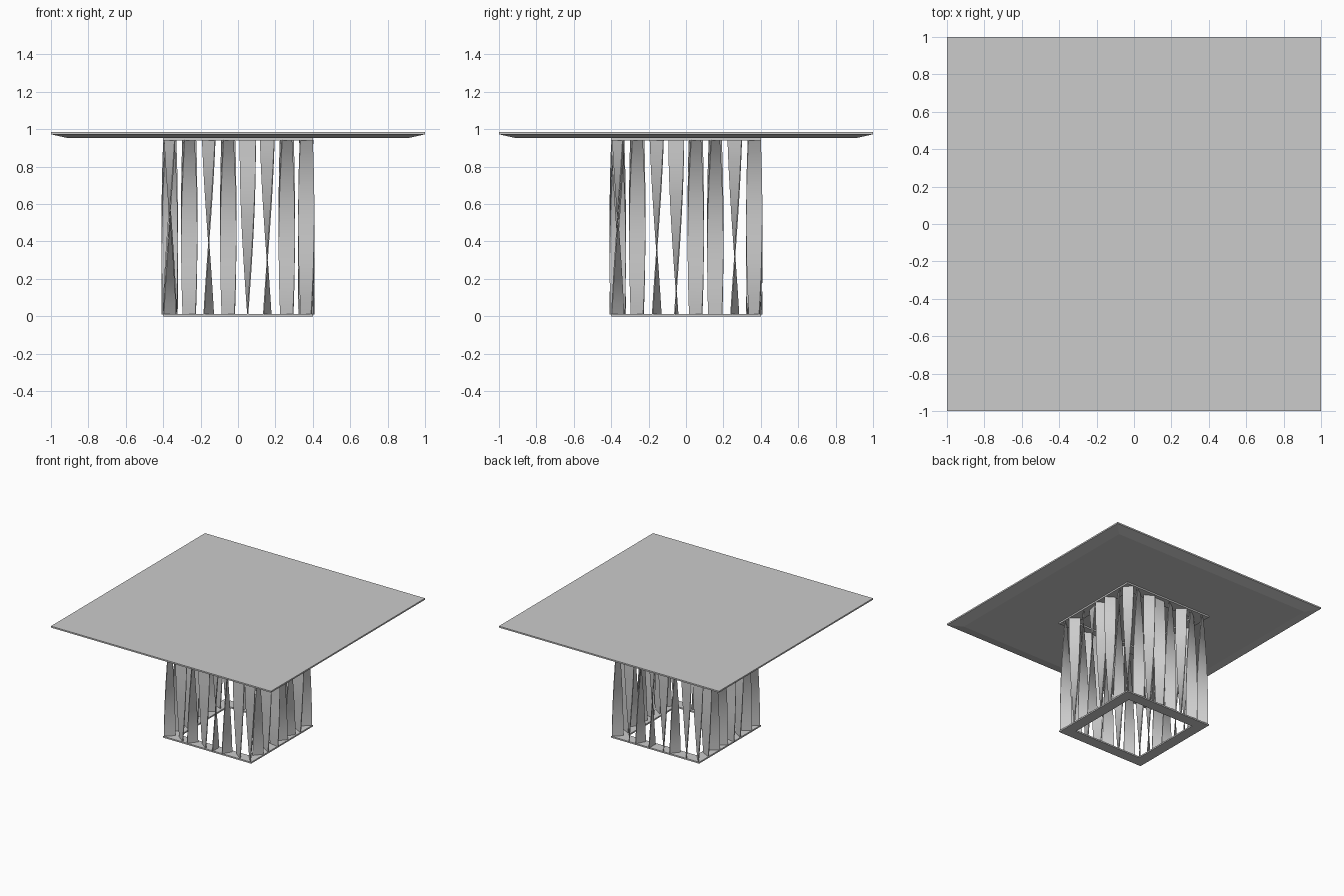
import bpy, bmesh, math
from mathutils import Vector, Matrix

cube = bpy.data.objects.get("Cube")
if cube:
    bpy.data.objects.remove(cube, do_unlink=True)

grey = bpy.data.materials.new("light_grey")
grey.use_nodes = True
grey.diffuse_color = (0.6, 0.6, 0.6, 1)
grey.node_tree.nodes["Principled BSDF"].inputs["Base Color"].default_value = (0.6, 0.6, 0.6, 1)


def finish(name, bm):
    bmesh.ops.recalc_face_normals(bm, faces=bm.faces)
    mesh = bpy.data.meshes.new(name)
    bm.to_mesh(mesh)
    bm.free()
    mesh.materials.append(grey)
    ob = bpy.data.objects.new(name, mesh)
    bpy.context.collection.objects.link(ob)
    return ob


def loft(name, rings, closed=False):
    """Join rings of points; cap the ends, or close the loop."""
    bm = bmesh.new()
    rows = [[bm.verts.new(p) for p in ring] for ring in rings]
    n = len(rows[0])
    pairs = list(zip(rows, rows[1:]))
    if closed:
        pairs.append((rows[-1], rows[0]))
    else:
        bm.faces.new(rows[0])
        bm.faces.new(rows[-1])
    for a, b in pairs:
        for i in range(n):
            j = (i + 1) % n
            bm.faces.new((a[i], a[j], b[j], b[i]))
    return finish(name, bm)


def square(h, z):
    return [(-h, -h, z), (h, -h, z), (h, h, z), (-h, h, z)]


# Table top with a bevelled underside
loft("table_top", [square(0.91, 0.953), square(1, 0.973), square(1, 0.985)])

# Square frames holding the slats
OUTER, INNER = 0.4, 0.31
for name, low, high in (("bottom_frame", 0, 0.012), ("top_frame", 0.94, 0.953)):
    loft(name, [square(OUTER, low), square(OUTER, high),
                square(INNER, high), square(INNER, low)], closed=True)

# Twisted slats: each turns a quarter turn from top to bottom
REACH, HALF, THICK = 0.365, 0.043, 0.003
Z0, Z1, STEPS, SWEEP = 0.01, 0.942, 16, 90


def slat(name, centre, facing, top_angle):
    rings = []
    for k in range(STEPS + 1):
        t = k / STEPS
        turn = facing - math.radians(top_angle + SWEEP * (1 - t))
        rot = Matrix.Rotation(turn, 3, "Z")
        z = Z0 + (Z1 - Z0) * t
        rings.append([rot @ Vector((sx * HALF, sy * THICK, 0)) + centre + Vector((0, 0, z))
                      for sx, sy in ((-1, -1), (1, -1), (1, 1), (-1, 1))])
    ob = loft(name, rings)
    ob.select_set(True)
    bpy.context.view_layer.objects.active = ob


# Starting angles along each side, the first being the corner slat
front = [50, -52, 37, -52, 0, 28, -52]
right = [50, -50, 33, 12, -52, -58, 30]


def opposite(angles):
    """Same slats met in reverse order, wide ones turned a little more."""
    return [angles[0]] + [a + 18 if a < -40 else a for a in reversed(angles[1:])]


bpy.ops.object.select_all(action="DESELECT")
sides = {"front": front, "right": right, "back": opposite(front), "left": opposite(right)}
for s, (side, angles) in enumerate(sides.items()):
    facing = s * math.pi / 2
    spin = Matrix.Rotation(facing, 3, "Z")
    for i, angle in enumerate(angles):
        x = -REACH + 2 * REACH * i / len(angles)
        slat(f"{side}_slat_{i + 1}", spin @ Vector((x, -REACH, 0)), facing, angle)
bpy.ops.object.shade_smooth_by_angle(angle=math.radians(35))
